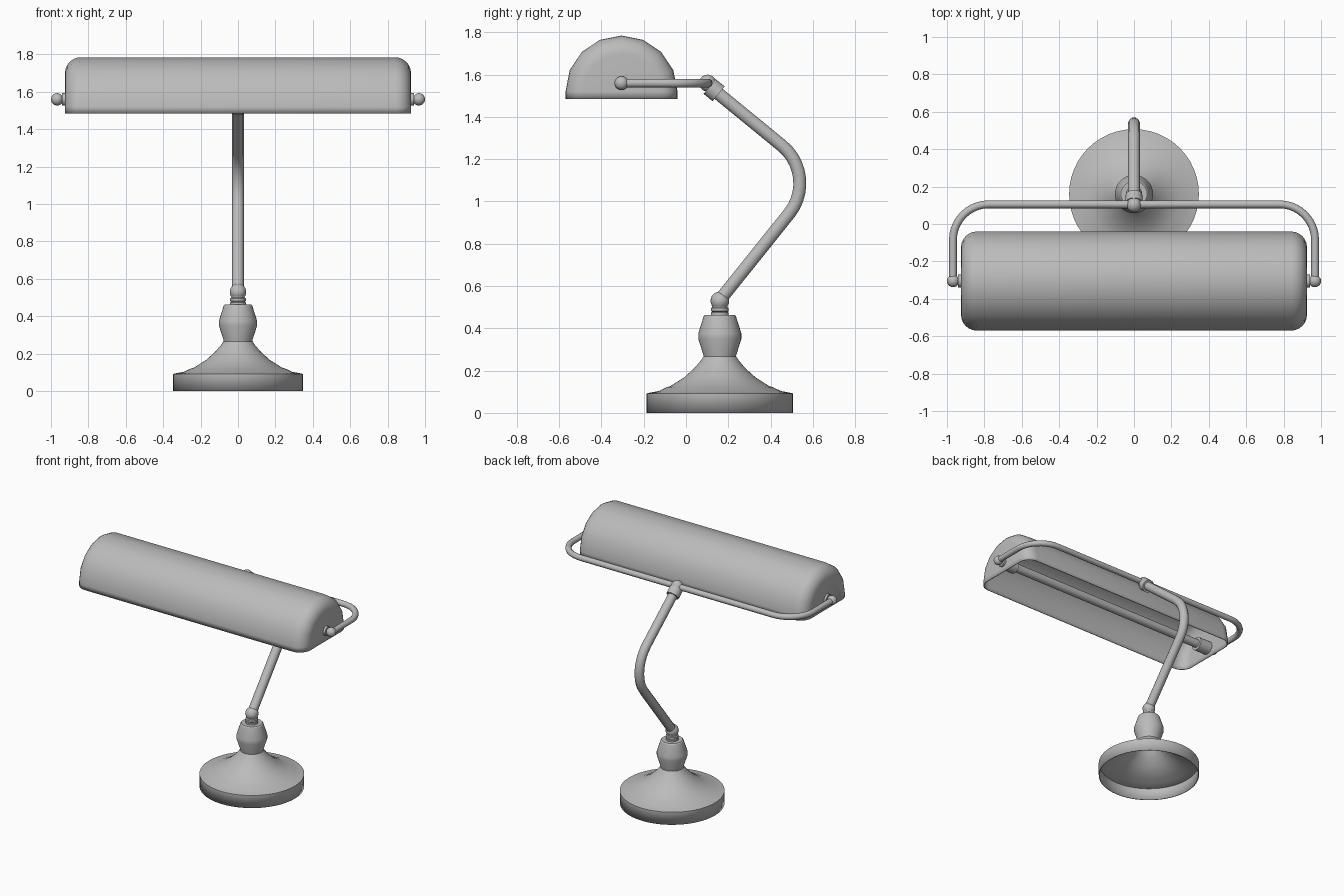
import bpy, bmesh, math
from mathutils import Vector

if "Cube" in bpy.data.objects:
    bpy.data.objects.remove(bpy.data.objects["Cube"], do_unlink=True)

grey = bpy.data.materials.new("satin_grey")
grey.use_nodes = True
grey.diffuse_color = (0.5, 0.5, 0.5, 1)
grey.node_tree.nodes["Principled BSDF"].inputs["Base Color"].default_value = (0.5, 0.5, 0.5, 1)

BASE_Y = 0.16      # centre of the stand
SHADE_Y = -0.305   # centre of the shade
PIVOT_Z = 1.56     # height of the shade pivots


def finish(obj, angle=35):
    obj.data.materials.clear()
    obj.data.materials.append(grey)
    bpy.ops.object.select_all(action="DESELECT")
    obj.select_set(True)
    bpy.context.view_layer.objects.active = obj
    bpy.ops.object.shade_smooth_by_angle(angle=math.radians(angle))
    return obj


def mesh_object(name, bm, angle=35):
    bmesh.ops.recalc_face_normals(bm, faces=bm.faces)
    mesh = bpy.data.meshes.new(name)
    bm.to_mesh(mesh)
    bm.free()
    obj = bpy.data.objects.new(name, mesh)
    bpy.context.collection.objects.link(obj)
    return finish(obj, angle)


def lathe(name, profile, sides=32, angle=35):
    """Spin (radius, height) points around the stand axis."""
    bm = bmesh.new()
    verts = [bm.verts.new((r, 0, z)) for r, z in profile]
    edges = [bm.edges.new(pair) for pair in zip(verts, verts[1:])]
    bmesh.ops.spin(bm, geom=verts + edges, axis=(0, 0, 1), cent=(0, 0, 0),
                   steps=sides, angle=math.tau)
    bmesh.ops.remove_doubles(bm, verts=bm.verts, dist=0.0005)
    obj = mesh_object(name, bm, angle)
    obj.location.y = BASE_Y
    return obj


def rod(name, start, end, radius, sides=20):
    start, end = Vector(start), Vector(end)
    bpy.ops.mesh.primitive_cylinder_add(vertices=sides, radius=radius,
                                        depth=(end - start).length, location=(start + end) / 2)
    obj = bpy.context.object
    obj.name = name
    obj.rotation_euler = (end - start).to_track_quat("Z", "Y").to_euler()
    return finish(obj)


def ball(name, location, radius):
    bpy.ops.mesh.primitive_uv_sphere_add(segments=20, ring_count=12, radius=radius, location=location)
    bpy.context.object.name = name
    return finish(bpy.context.object, 60)


def bent_tube(name, corners, radius):
    """Sweep a round tube along straight runs joined by rounded bends.
    Each point is (position, handle_in, handle_out)."""
    curve = bpy.data.curves.new(name, "CURVE")
    curve.dimensions = "3D"
    curve.bevel_depth, curve.bevel_resolution = radius, 3
    curve.resolution_u, curve.use_fill_caps = 10, True
    spline = curve.splines.new("BEZIER")
    spline.bezier_points.add(len(corners) - 1)
    for point, (co, before, after) in zip(spline.bezier_points, corners):
        point.handle_left_type = point.handle_right_type = "FREE"
        point.co = co
        point.handle_left, point.handle_right = before, after
    obj = bpy.data.objects.new(name, curve)
    bpy.context.collection.objects.link(obj)
    bpy.ops.object.select_all(action="DESELECT")
    obj.select_set(True)
    bpy.context.view_layer.objects.active = obj
    bpy.ops.object.convert(target="MESH")
    return finish(bpy.context.object, 50)


def rounded_path(points, setback):
    """Trim every inner corner and add handles for a circular-looking bend."""
    pts = [Vector(p) for p in points]
    out = [(pts[0], pts[0], pts[0])]
    for a, b, c in zip(pts, pts[1:], pts[2:]):
        to_a, to_c = (a - b).normalized(), (c - b).normalized()
        p, q = b + to_a * setback, b + to_c * setback
        out += [(p, p, p.lerp(b, 0.55)), (q, q.lerp(b, 0.55), q)]
    return out + [(pts[-1], pts[-1], pts[-1])]


def thicken(obj, amount):
    mod = obj.modifiers.new("wall", "SOLIDIFY")
    mod.thickness, mod.offset = amount, -1


# Hollow foot, open underneath
foot = lathe("foot", [(0.347, 0), (0.347, 0.092), (0.33, 0.096), (0.29, 0.103), (0.25, 0.122),
                      (0.235, 0.126), (0.17, 0.167), (0.12, 0.212), (0.092, 0.245),
                      (0.078, 0.266), (0, 0.266)], sides=48)
thicken(foot, 0.006)

# Turned neck and ringed collar
lathe("neck", [(0, 0.262), (0.076, 0.262), (0.078, 0.275), (0.102, 0.35), (0.102, 0.376),
               (0.076, 0.458), (0.07, 0.464), (0, 0.464)], angle=25)
lathe("neck_collar", [(0, 0.46), (0.042, 0.46), (0.042, 0.474), (0.037, 0.478), (0.042, 0.482),
                      (0.042, 0.495), (0.036, 0.5), (0.036, 0.515), (0, 0.515)], sides=24)
ball("neck_ball", (0, BASE_Y, 0.53), 0.044)

# Bent stem
stem_top = Vector((0, 0.135, 1.525))
bent_tube("stem", rounded_path([(0, 0.165, 0.54), (0, 0.63, 1.12), stem_top], 0.226), 0.032)
direction = Vector((0, -0.773, 0.634))
rod("stem_collar", stem_top - direction * 0.025, stem_top + direction * 0.03, 0.045)
ball("stem_ball", (0, 0.102, PIVOT_Z), 0.04)

# Yoke that carries the shade
side, back = 0.968, 0.105
bent_tube("yoke", rounded_path([(-side, SHADE_Y, PIVOT_Z), (-side, back, PIVOT_Z),
                                (side, back, PIVOT_Z), (side, SHADE_Y, PIVOT_Z)], 0.19), 0.021)

# Shade: half-round trough with straight lips and rounded ends
RADIUS, LIP_Z, AXIS_Z, HALF, ROUND = 0.265, 1.485, 1.52, 0.925, 0.085


def shade_section(bm, x, inset):
    r = RADIUS - inset
    arch = [(r * math.cos(i * math.pi / 8), AXIS_Z + r * math.sin(i * math.pi / 8)) for i in range(9)]
    outline = [(r, LIP_Z)] + arch + [(-r, LIP_Z)]
    return [bm.verts.new((x, SHADE_Y + y, z)) for y, z in outline]


bm = bmesh.new()
steps = [math.radians(90 - 15 * i) for i in range(7)]
rounding = [(HALF - ROUND * (1 - math.sin(t)), ROUND * (1 - math.cos(t))) for t in steps]
stations = [(-x, inset) for x, inset in rounding] + [(x, inset) for x, inset in reversed(rounding)]
rings = [shade_section(bm, x, inset) for x, inset in stations]
for a, b in zip(rings, rings[1:]):
    for i in range(len(a) - 1):
        bm.faces.new((a[i], a[i + 1], b[i + 1], b[i]))
bm.faces.new(rings[0])
bm.faces.new(rings[-1])
shade = mesh_object("shade", bm, 40)
# Outward normals so the wall grows inwards
top_face = max(shade.data.polygons, key=lambda f: f.center.z)
if top_face.normal.z < 0:
    shade.data.flip_normals()
thicken(shade, 0.006)

# Pivots, lamp sockets and lamp tube
for label, s in (("left", 1), ("right", -1)):
    def at(x):
        return (s * x, SHADE_Y, PIVOT_Z)
    ball(label + "_pivot_knob", at(0.967), 0.033)
    rod(label + "_pivot_pin", at(0.91), at(0.96), 0.02)
    rod(label + "_pivot_washer", at(0.92), at(0.941), 0.034)
    rod(label + "_lamp_socket", at(0.82), at(0.92), 0.048)
rod("lamp_tube", (-0.84, SHADE_Y, PIVOT_Z), (0.84, SHADE_Y, PIVOT_Z), 0.03)
